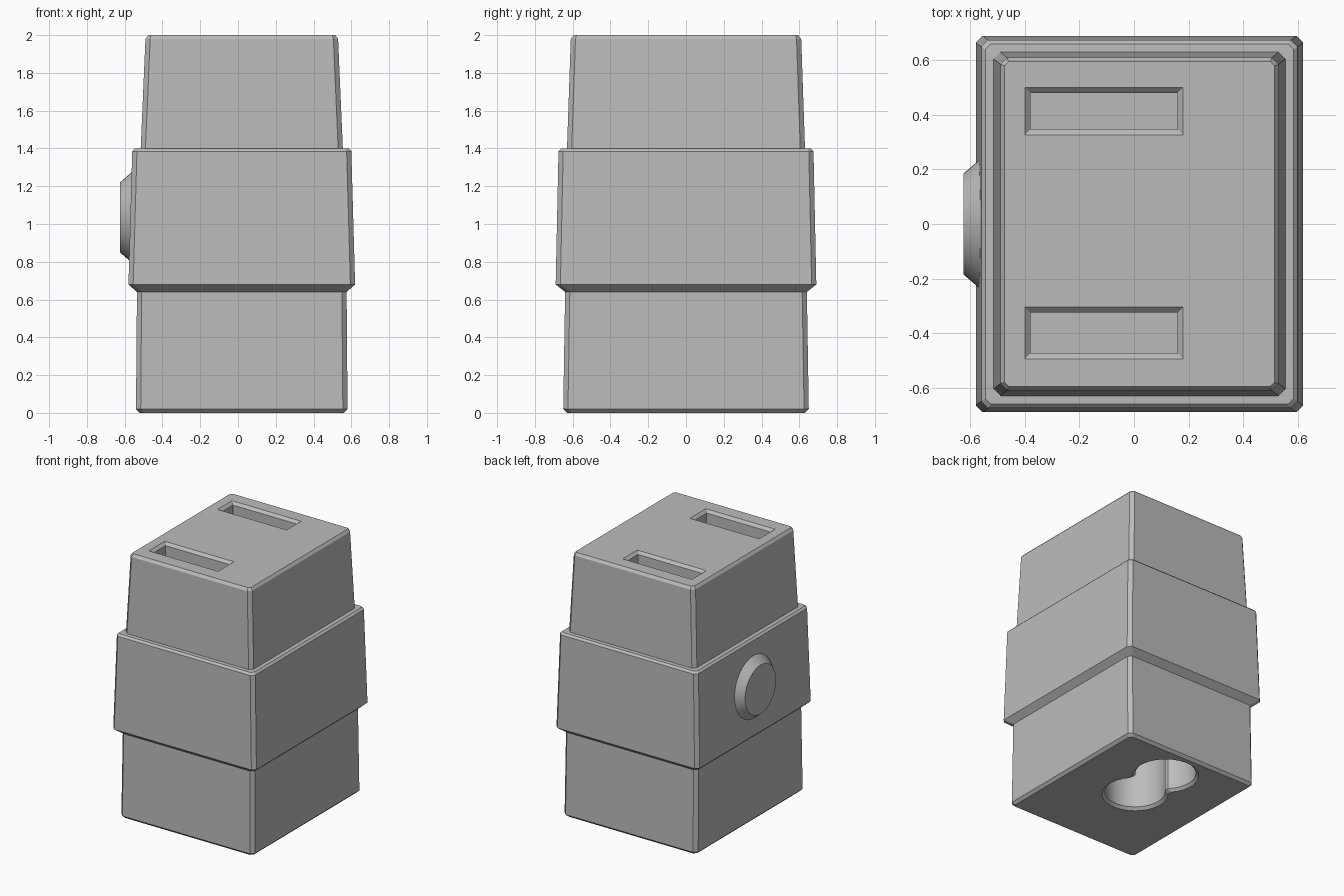
import bpy, bmesh, math
from mathutils import Matrix

cube = bpy.data.objects.get("Cube")
if cube:
    bpy.data.objects.remove(cube, do_unlink=True)

CX = 0.02  # centre line of the housing, the button sticks out on one side

grey = bpy.data.materials.new("plain grey")
grey.use_nodes = True
color = (0.5, 0.5, 0.5, 1)
grey.diffuse_color = color
grey.node_tree.nodes["Principled BSDF"].inputs["Base Color"].default_value = color


def rect(hx, hy, c):
    """Rectangle outline with cut corners, counter-clockwise."""
    return [(hx - c, -hy), (hx, c - hy), (hx, hy - c), (hx - c, hy),
            (c - hx, hy), (-hx, hy - c), (-hx, c - hy), (c - hx, -hy)]


def double_round(r, half_gap, n=24):
    """Outline of two overlapping circles side by side along y."""
    a = math.asin(half_gap / r)
    pts = []
    for side in (1, -1):
        for i in range(n):
            t = -a + (math.pi + 2 * a) * (i + 0.5) / n
            pts.append((side * r * math.cos(t), side * (half_gap + r * math.sin(t))))
    return pts


def loft(name, sections, at=(0, 0)):
    """Skin a list of (z, outline) sections and cap both ends."""
    bm = bmesh.new()
    rings = [[bm.verts.new((x + at[0], y + at[1], z)) for x, y in pts]
             for z, pts in sections]
    n = len(rings[0])
    for low, high in zip(rings, rings[1:]):
        for i in range(n):
            j = (i + 1) % n
            bm.faces.new((low[i], low[j], high[j], high[i]))
    bm.faces.new(rings[0][::-1])
    bm.faces.new(rings[-1])
    bmesh.ops.recalc_face_normals(bm, faces=bm.faces)
    mesh = bpy.data.meshes.new(name)
    bm.to_mesh(mesh)
    bm.free()
    mesh.materials.append(grey)
    obj = bpy.data.objects.new(name, mesh)
    bpy.context.collection.objects.link(obj)
    return obj


def activate(obj):
    bpy.ops.object.select_all(action='DESELECT')
    obj.select_set(True)
    bpy.context.view_layer.objects.active = obj


def carve(body, cutter):
    cutter.hide_render = True
    mod = body.modifiers.new("carve", 'BOOLEAN')
    mod.operation = 'DIFFERENCE'
    mod.solver = 'EXACT'
    mod.object = cutter
    activate(body)
    bpy.ops.object.modifier_apply(modifier=mod.name)
    bpy.data.objects.remove(cutter, do_unlink=True)


# Housing: lower block, flared middle band, tapered upper block
profile = [
    (0.00, 0.54, 0.63, 0.02), (0.02, 0.56, 0.65, 0.025),
    (0.64, 0.555, 0.64, 0.025), (0.68, 0.60, 0.69, 0.025),
    (1.385, 0.58, 0.675, 0.025), (1.40, 0.565, 0.66, 0.02),
    (1.401, 0.535, 0.63, 0.025), (1.98, 0.51, 0.61, 0.025),
    (2.00, 0.495, 0.595, 0.015)]
housing = loft("housing", [(z, rect(hx, hy, c)) for z, hx, hy, c in profile], (CX, 0))

# Two bevelled slots in the top
for y, half in ((0.413, 0.087), (-0.40, 0.095)):
    steps = [(1.70, -0.02), (1.98, -0.02), (2.00, 0), (2.02, 0.02)]
    carve(housing, loft("slot_cutter",
          [(z, rect(0.29 + d, half + d, 0.001)) for z, d in steps], (-0.11, y)))

# Figure-eight socket with a bevelled rim in the underside
steps = [(-0.02, 0.25), (0.02, 0.21), (0.40, 0.21)]
carve(housing, loft("socket_cutter",
      [(z, double_round(r, 0.165)) for z, r in steps], (CX, 0.20)))
activate(housing)
bpy.ops.object.shade_smooth_by_angle(angle=math.radians(15))

# Round bevelled button on the right side
bm = bmesh.new()
bmesh.ops.create_cone(bm, cap_ends=True, segments=48, radius1=0.25,
                      radius2=0.185, depth=0.075,
                      matrix=Matrix.Translation((-0.5875, 0, 1.035))
                      @ Matrix.Rotation(-math.pi / 2, 4, 'Y'))
mesh = bpy.data.meshes.new("button")
bm.to_mesh(mesh)
bm.free()
mesh.materials.append(grey)
button = bpy.data.objects.new("button", mesh)
bpy.context.collection.objects.link(button)
activate(button)
bpy.ops.object.shade_smooth_by_angle(angle=math.radians(30))
